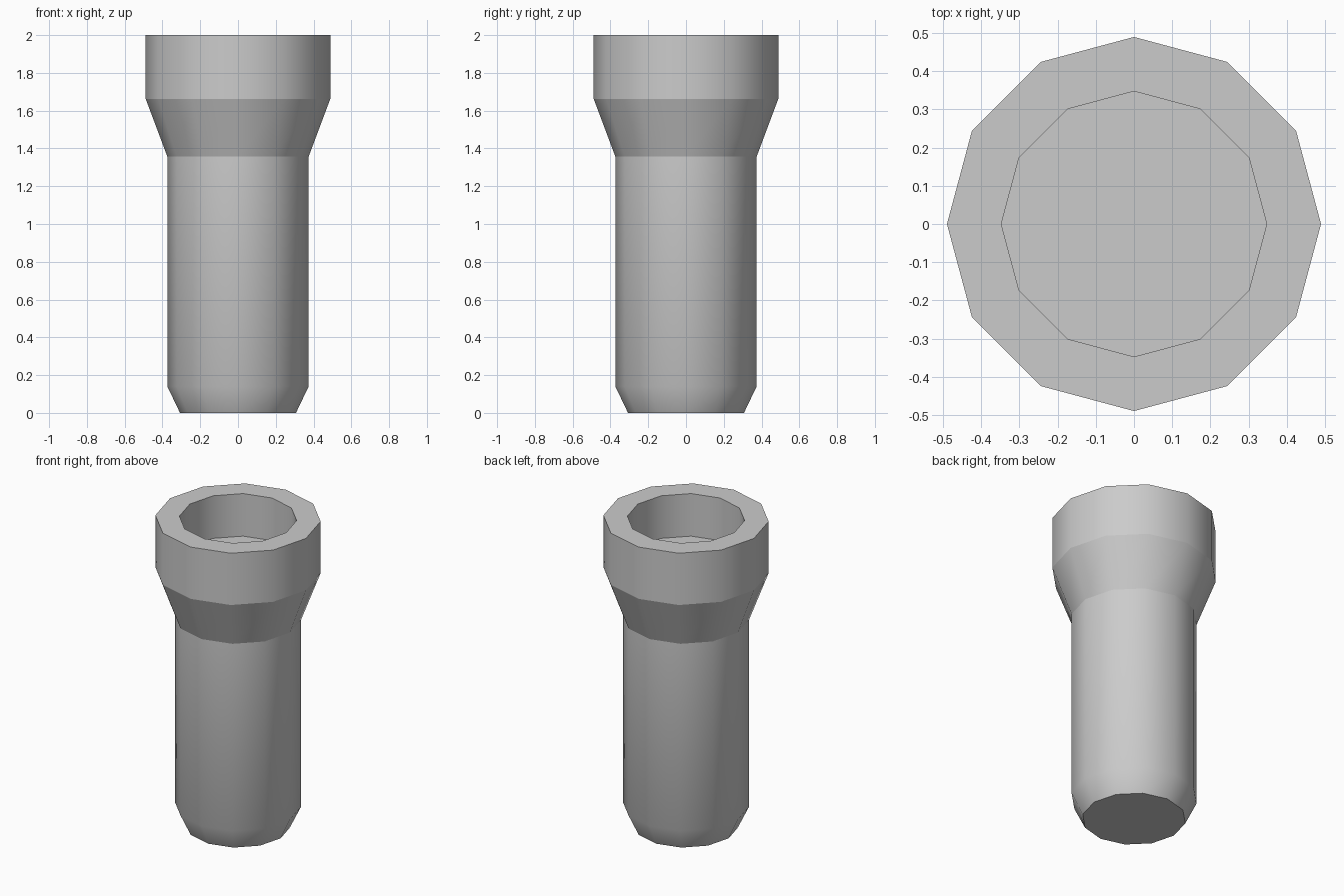
import bpy, bmesh
from math import cos, sin, tau

if "Cube" in bpy.data.objects:
    bpy.data.objects.remove(bpy.data.objects["Cube"])

SIDES = 12
# Outside from the base up, over the rim, down to the cup floor: (radius, z, crisp ring)
PROFILE = [
    (0.307, 0.0, True),
    (0.374, 0.14, False),
    (0.374, 1.357, True),
    (0.489, 1.663, True),
    (0.489, 2.0, True),
    (0.347, 2.0, True),
    (0.347, 1.723, True),
]


def lathe(name, profile, sides):
    bm = bmesh.new()
    rings = [[bm.verts.new((r * cos(tau * i / sides), r * sin(tau * i / sides), z))
              for i in range(sides)] for r, z, _ in profile]
    # Walls between neighbouring rings
    for a, b in zip(rings, rings[1:]):
        for i in range(sides):
            j = (i + 1) % sides
            bm.faces.new((a[i], a[j], b[j], b[i])).smooth = True
    # Base and cup floor
    bm.faces.new(rings[0][::-1])
    bm.faces.new(rings[-1])
    # Crisp rings, everything else smooth
    for ring, (_, _, crisp) in zip(rings, profile):
        for i in range(sides):
            bm.edges.get((ring[i], ring[(i + 1) % sides])).smooth = not crisp
    mesh = bpy.data.meshes.new(name)
    bm.to_mesh(mesh)
    bm.free()
    obj = bpy.data.objects.new(name, mesh)
    bpy.context.collection.objects.link(obj)
    return obj


lathe("flared_socket_post", PROFILE, SIDES)
